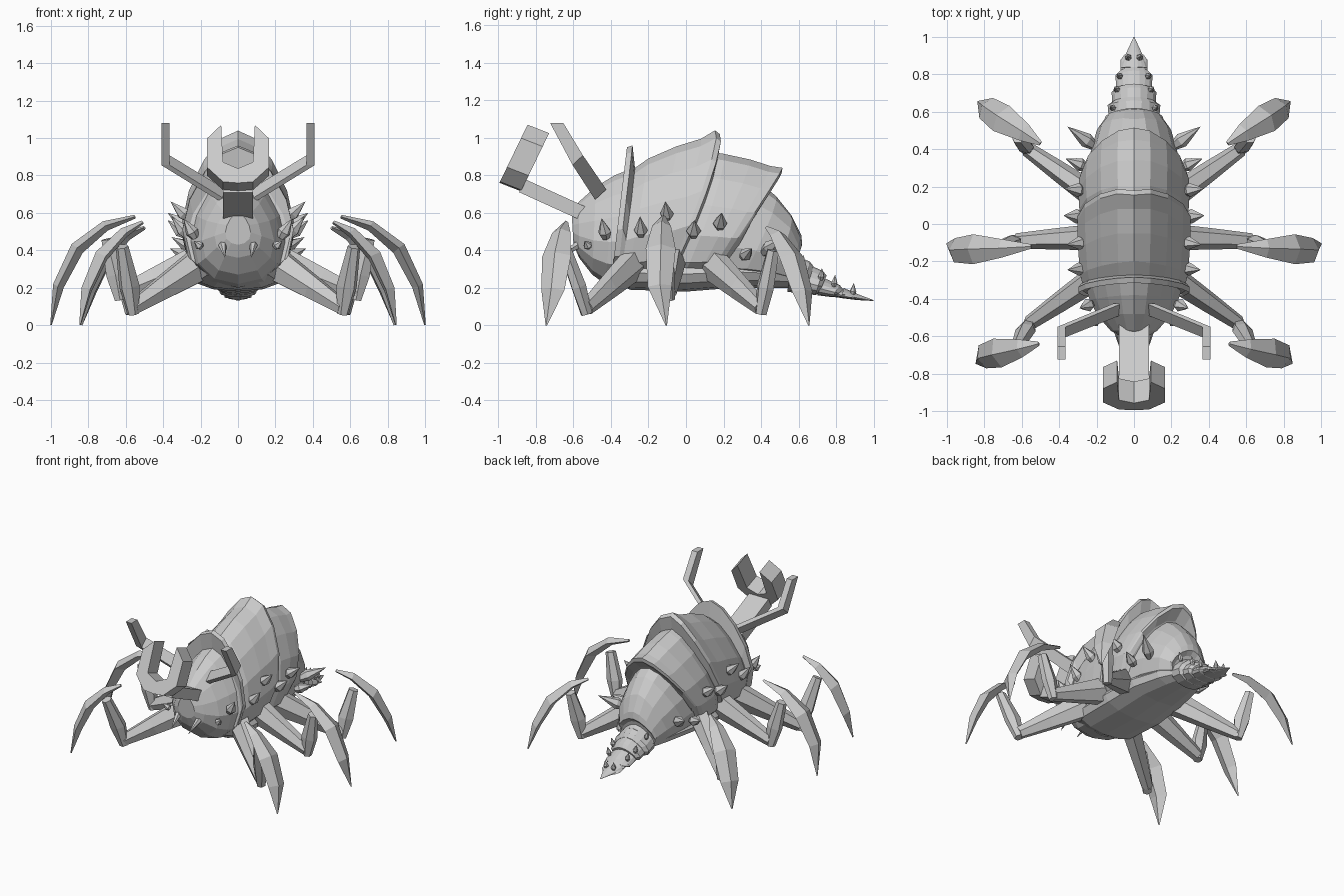
import bpy, bmesh, math
from mathutils import Vector

old = bpy.data.objects.get("Cube")
if old:
    bpy.data.objects.remove(old, do_unlink=True)

shell_grey = bpy.data.materials.new("shell grey")
shell_grey.use_nodes = True
shell_grey.diffuse_color = (0.6, 0.6, 0.6, 1)
shell_grey.node_tree.nodes["Principled BSDF"].inputs["Base Color"].default_value = (0.6, 0.6, 0.6, 1)


def skin(name, rings):
    """Join successive rings of points into a capped tube."""
    bm = bmesh.new()
    rows = [[bm.verts.new(p) for p in ring] for ring in rings]
    n = len(rows[0])
    for a, b in zip(rows, rows[1:]):
        for i in range(n):
            j = (i + 1) % n
            bm.faces.new((a[i], a[j], b[j], b[i]))
    bm.faces.new(rows[0])
    bm.faces.new(rows[-1])
    bmesh.ops.remove_doubles(bm, verts=bm.verts, dist=0.0005)
    bmesh.ops.recalc_face_normals(bm, faces=bm.faces)
    mesh = bpy.data.meshes.new(name)
    bm.to_mesh(mesh)
    bm.free()
    mesh.materials.append(shell_grey)
    bpy.context.collection.objects.link(bpy.data.objects.new(name, mesh))


def egg(yt, zt, yb, zb, w, bow=0.0, n=14):
    """Slanted egg-shaped section from its top and bottom points."""
    pts = []
    for i in range(n):
        t = 2 * math.pi * i / n
        s = (1 - math.cos(t)) / 2
        x = w * math.sin(t) * (1 - 0.32 * math.cos(t))
        pts.append((x, yt + (yb - yt) * s + bow * abs(math.sin(t)), zt + (zb - zt) * s))
    return pts


def body(name, sections):
    skin(name, [egg(*s) for s in sections])


def limb(name, path, side, sharp=False):
    """Tapered limb: path of (point, half width, half thickness)."""
    side = Vector(side).normalized()
    pts = [Vector(p[0]) for p in path]
    rings = []
    for i, (_, w, h) in enumerate(path):
        along = pts[min(i + 1, len(pts) - 1)] - pts[max(i - 1, 0)]
        up = along.cross(side).normalized() * h
        across = up.cross(along).normalized() * w
        if sharp:
            ring = [across, up, -across, -up]
        else:
            ring = [across, across * .5 + up, up - across * .5, -across, -across * .5 - up, across * .5 - up]
        rings.append([pts[i] + v for v in ring])
    skin(name, rings)


def spike(name, base, tip, r):
    """Bulbous thorn with a sharp point."""
    a, b = Vector(base), Vector(tip)
    d = b - a
    q = d.to_track_quat('Z', 'Y')
    rings = []
    for f, k in ((-.15, .6), (.2, 1), (.5, .65), (1, .02)):
        rings.append([a + d * f + q @ Vector((math.cos(i * math.pi / 3) * r * k,
                      math.sin(i * math.pi / 3) * r * k, 0)) for i in range(6)])
    skin(name, rings)


# Head and armoured body
body("head", [(-.61, .60, -.60, .43, .065), (-.57, .66, -.57, .36, .12), (-.48, .74, -.50, .27, .185),
              (-.38, .80, -.43, .22, .225), (-.28, .84, -.34, .2, .255)])
body("neck_collar", [(-.30, .82, -.39, .24, .265), (-.315, .95, -.40, .23, .285),
                     (-.285, .96, -.37, .23, .285), (-.27, .82, -.35, .24, .27)])
body("front_shell", [(-.30, .82, -.36, .21, .26), (-.2, .89, -.32, .2, .275), (-.05, .955, -.25, .2, .285, .02),
                     (.08, .995, -.19, .2, .29, .03), (.155, 1.04, -.15, .21, .29, .05),
                     (.18, 1.02, -.13, .22, .29, .05), (.16, .9, -.1, .25, .27, .04)])
body("middle_shell", [(.1, .93, -.12, .2, .25, .04), (.2, .915, -.06, .2, .28, .04), (.34, .885, .02, .21, .285, .03),
                      (.45, .85, .08, .22, .28, .02), (.515, .84, .11, .23, .27, .01),
                      (.51, .81, .13, .25, .262, .01), (.43, .74, .18, .27, .24, .02)])
body("rear_shell", [(.38, .77, .1, .2, .24, .02), (.48, .69, .26, .21, .225, .03), (.56, .59, .42, .21, .19, .03),
                    (.615, .48, .53, .21, .15), (.62, .43, .55, .22, .145), (.59, .40, .55, .23, .12)])
body("belly", [(-.42, .4, -.42, .25, .16), (-.28, .42, -.3, .19, .23), (0, .42, 0, .18, .24),
               (.25, .42, .25, .2, .22), (.45, .4, .45, .2, .17), (.62, .36, .6, .2, .11)])

# Tail: overlapping tapered segments
for i, (y, z, w) in enumerate([(.57, .40, .135), (.64, .35, .115), (.73, .275, .095), (.81, .22, .07)]):
    drop = (z - .14) * .85
    body("tail_segment_%d" % (i + 1), [(y, z - .02, y - .03, z - drop, w * .95),
                                       (y + .09, z - .06, y + .05, z - drop - .01, w),
                                       (y + .11, z - .085, y + .07, z - drop, w * .8)])
body("tail_tip", [(.84, .2, .83, .145, .07), (.92, .165, .91, .135, .04), (1, .135, 1, .13, .002)])

# Flat horn reaching forward from the snout
skin("snout_horn", [[(x, y, z) for x, y, z in ((-.08, y0, z0), (.08, y0, z0), (.08, y1, z1), (-.08, y1, z1))]
                    for y0, z0, y1, z1 in ((-.56, .56, -.53, .63), (-.89, .71, -.86, .78))])

# U-shaped fork on the end of the horn: a flat outline given real thickness
half = [(0, .25), (.08, .36), (.09, 1.0), (.165, .77), (.165, .27), (.08, .02)]
fork = [(0, 0)] + [(-x, v) for x, v in half[:0:-1]] + half
skin("horn_fork", [[(x, y + .15 * v, z + .31 * v) for x, v in fork]
                   for y, z in ((-.995, .76), (-.88, .715))])

for m, tag in ((1, "left"), (-1, "right")):
    def P(x, y, z):
        return (m * x, y, z)

    # Legs: hip, knee, ankle, then the curved blade foot
    legs = {
        "front": [(.2, -.28, .33), (.56, -.53, .095), (.62, -.65, .42),
                  (.51, -.64, .55), (.61, -.665, .495), (.73, -.69, .37), (.81, -.71, .19), (.845, -.745, 0)],
        "middle": [(.22, -.07, .34), (.63, -.09, .17), (.70, -.12, .46),
                   (.55, -.12, .58), (.71, -.13, .53), (.86, -.135, .41), (.96, -.14, .21), (1.0, -.105, 0)],
        "rear": [(.2, .14, .33), (.57, .4, .095), (.62, .465, .40),
                 (.5, .43, .52), (.59, .49, .48), (.71, .565, .36), (.79, .62, .18), (.835, .655, 0)],
    }
    for which, pts in legs.items():
        hip, knee, ankle, *blade = [Vector(P(*p)) for p in pts]
        foot = blade[-1] - blade[0]
        side = (-foot.y, foot.x, 0)
        name = tag + "_" + which + "_"
        limb(name + "thigh", [(hip, .07, .085), (hip.lerp(knee, .55), .055, .06), (knee, .04, .038)], side)
        limb(name + "shin", [(knee + Vector((0, 0, -.035)), .032, .028), (knee.lerp(ankle, .35), .042, .05),
                             (ankle, .035, .03)], side)
        limb(name + "blade", list(zip(blade, (.012, .05, .08, .065, .004), (.01, .028, .038, .03, .004))), side, True)

    # Thorns along the flank: base, tip, radius
    thorns = [((.2, -.52, .42), (.235, -.54, .45), .025), ((.235, -.43, .48), (.29, -.45, .57), .036),
              ((.28, -.24, .49), (.355, -.245, .58), .036), ((.275, -.1, .58), (.36, -.11, .66), .036),
              ((.29, .04, .49), (.375, .045, .56), .04), ((.28, .18, .53), (.375, .19, .60), .038),
              ((.27, .31, .37), (.365, .35, .41), .036), ((.23, .43, .40), (.355, .52, .47), .04)]
    for i, (a, b, r) in enumerate(thorns):
        spike("%s_flank_thorn_%d" % (tag, i + 1), P(*a), P(*b), r)
    for i, (x, y, z) in enumerate([(.11, .62, .32), (.09, .72, .25), (.075, .79, .215), (.03, .89, .17)]):
        spike("%s_tail_thorn_%d" % (tag, i + 1), P(x, y, z), P(x * 1.15, y + .005, z + .055), .018)

    # Mandible
    spike(tag + "_mandible", P(.085, -.56, .44), P(.07, -.68, .36), .022)

    # Bent side antenna: a slim bar with one elbow
    skin(tag + "_antenna", [[P(x, y0, z0), P(x, y1, z1), P(x - .045, y1, z1), P(x - .045, y0, z0)]
                            for x, y0, z0, y1, z1 in ((.11, -.425, .725, -.485, .67), (.41, -.55, .907, -.605, .855),
                                                      (.41, -.655, 1.08, -.725, 1.08))])
